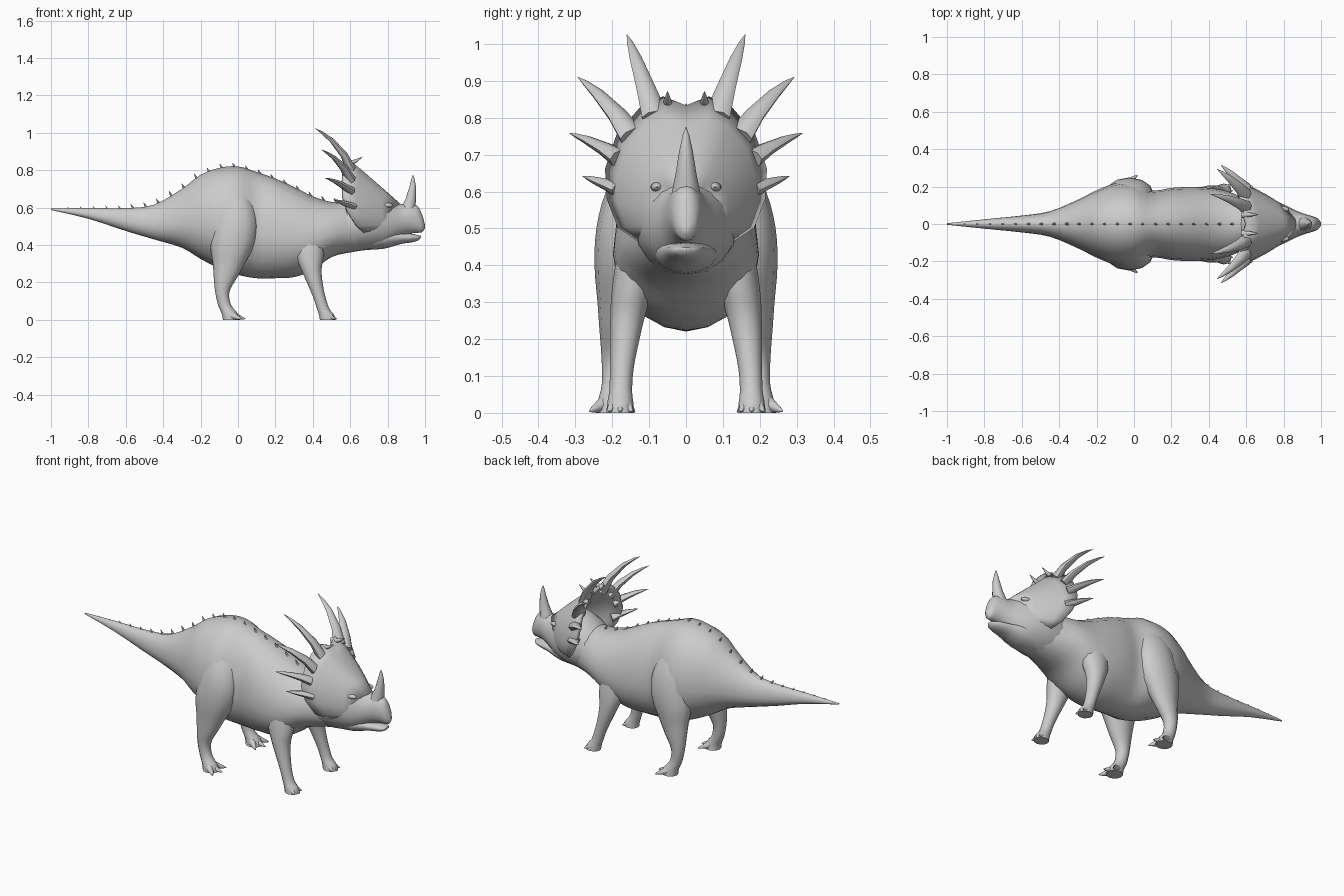
import bpy, bmesh, math
from mathutils import Vector

if "Cube" in bpy.data.objects:
    bpy.data.objects.remove(bpy.data.objects["Cube"])

hide = bpy.data.materials.new("grey_hide")
hide.use_nodes = True
hide.diffuse_color = (0.6, 0.6, 0.6, 1)
hide.node_tree.nodes["Principled BSDF"].inputs["Base Color"].default_value = (0.6, 0.6, 0.6, 1)


def finish(name, bm, mirror=False, angle=50):
    bmesh.ops.recalc_face_normals(bm, faces=bm.faces)
    me = bpy.data.meshes.new(name)
    bm.to_mesh(me)
    bm.free()
    me.materials.append(hide)
    ob = bpy.data.objects.new(name, me)
    bpy.context.collection.objects.link(ob)
    bpy.ops.object.select_all(action='DESELECT')
    ob.select_set(True)
    bpy.context.view_layer.objects.active = ob
    bpy.ops.object.shade_smooth_by_angle(angle=math.radians(angle))
    if mirror:
        m = ob.modifiers.new("mirror", 'MIRROR')
        m.use_axis = (False, True, False)
        m.merge_threshold = 0.0005
    return ob


def smooth_rows(rows, n=3):
    """Catmull-Rom interpolation of rows of numbers."""
    out = []
    for i in range(len(rows) - 1):
        a, b, c, d = (rows[max(0, min(len(rows) - 1, i + k))] for k in (-1, 0, 1, 2))
        for s in range(n):
            t = s / n
            out.append([0.5 * (2 * q + (r - p) * t + (2 * p - 5 * q + 4 * r - w) * t * t
                               + (3 * q - p - 3 * r + w) * t ** 3)
                        for p, q, r, w in zip(a, b, c, d)])
    return out + [list(rows[-1])]


def bridge(bm, rings):
    loops = [[bm.verts.new(p) for p in r] for r in rings]
    n = len(loops[0])
    for a, b in zip(loops, loops[1:]):
        for i in range(n):
            bm.faces.new((a[i], a[(i + 1) % n], b[(i + 1) % n], b[i]))
    bm.faces.new(loops[0])
    bm.faces.new(loops[-1])


def circle(n):
    return [(math.cos(k * math.tau / n), math.sin(k * math.tau / n)) for k in range(n)]


def trunk(name, rows, belly=0.42, sides=20):
    """Lengthwise loft; rows are x, top z, bottom z, half width."""
    bm, rings = bmesh.new(), []
    for x, top, low, w in smooth_rows(rows):
        mid = low + (top - low) * belly
        rings.append([(x, w * c, mid + s * (top - mid if s > 0 else mid - low))
                      for c, s in circle(sides)])
    bridge(bm, rings)
    return finish(name, bm)


def limb(bm, rows, sides=12):
    """Upright loft; rows are x, y, z, x radius, y radius."""
    bridge(bm, [[(x + rx * c, y + ry * s, z) for c, s in circle(sides)]
                for x, y, z, rx, ry in smooth_rows(rows)])


def spike(bm, base, tip, r, bend=(0, 0, 0), sides=8, flat=1.0):
    """Curved tapering horn, optionally flattened."""
    base, tip, bend = Vector(base), Vector(tip), Vector(bend)
    d = (tip - base).normalized()
    u = d.cross(Vector((0.3, 1, 0.1))).normalized()
    v = d.cross(u)
    bridge(bm, [[base.lerp(tip, t) + bend * (4 * t * (1 - t)) + (u * c * flat + v * s) * r * w
                 for c, s in circle(sides)]
                for t, w in ((0, 1), (0.3, 0.72), (0.65, 0.46), (0.88, 0.22), (1, 0.02))])


# Body and tail
body = [(-1, .595, .587, .004), (-.8, .597, .54, .025), (-.6, .597, .475, .045),
        (-.45, .615, .43, .068), (-.3, .70, .385, .13), (-.2, .775, .325, .18),
        (-.1, .812, .275, .218), (0, .82, .24, .222), (.1, .79, .222, .18),
        (.2, .755, .222, .193), (.3, .71, .228, .198), (.4, .66, .265, .193),
        (.5, .63, .335, .175), (.6, .63, .36, .135), (.7, .6, .375, .1)]
trunk("body_and_tail", body)

# Head with upper beak, and lower jaw
trunk("head", [(.56, .62, .38, .13), (.64, .68, .37, .14), (.72, .695, .378, .135),
               (.8, .652, .395, .105), (.87, .62, .44, .07), (.92, .622, .46, .052),
               (.96, .607, .465, .04), (.985, .56, .468, .028), (1, .505, .49, .008)], .45, 16)
trunk("lower_jaw", [(.66, .48, .372, .09), (.78, .48, .38, .085), (.87, .465, .405, .06),
                    (.93, .46, .414, .045), (.965, .452, .425, .03), (.978, .449, .44, .012)], .6, 16)

# Bony neck frill, its inner edge buried in the face
rim = [(.6, 0, .825), (.585, .06, .85), (.565, .12, .82), (.56, .18, .75),
       (.56, .21, .66), (.585, .205, .58), (.63, .175, .505), (.67, .12, .47)]
face = [(.86, 0, .612), (.855, .022, .61), (.84, .038, .605), (.83, .052, .595),
        (.825, .062, .57), (.825, .066, .54), (.82, .066, .51), (.8, .066, .47)]
bm = bmesh.new()
steps = (0, .25, .5, .75, 1)
grid = [[bm.verts.new(Vector(f).lerp(Vector(r), t)
                      + Vector((.25, .6 if r[1] else 0, .2)) * .06 * t * (1 - t))
         for t in steps] for f, r in zip(face, rim)]
for a, b in zip(grid, grid[1:]):
    for i in range(len(steps) - 1):
        bm.faces.new((a[i], a[i + 1], b[i + 1], b[i]))
frill = finish("neck_frill", bm, True)
solid = frill.modifiers.new("thickness", 'SOLIDIFY')
solid.thickness = 0.022
solid.offset = 0

# Frill spikes
bm = bmesh.new()
spike(bm, (.605, .082, .80), (.41, .16, 1.025), .04, (.025, .003, .015), flat=.7)
spike(bm, (.6, .145, .75), (.445, .293, .91), .042, (.018, -.003, .012), flat=.65)
spike(bm, (.6, .178, .69), (.465, .315, .758), .038, (.008, 0, .006), flat=.65)
spike(bm, (.61, .175, .605), (.51, .28, .642), .036, (.008, 0, 0), flat=.65)
spike(bm, (.58, .05, .835), (.665, .05, .872), .018, (0, 0, -.008))
finish("frill_spikes", bm, True)

# Nose horn
bm = bmesh.new()
spike(bm, (.908, 0, .59), (.935, 0, .775), .04, (.01, 0, 0), 10)
finish("nose_horn", bm)

# Brow ridges and eyes
for name, spot, size in (("brow_ridges", (.785, .078, .612), (.045, .018, .014)),
                         ("eyes", (.785, .09, .59), (.014, .009, .009))):
    bm = bmesh.new()
    bmesh.ops.create_uvsphere(bm, u_segments=12, v_segments=8, radius=1)
    bmesh.ops.scale(bm, vec=size, verts=bm.verts)
    bmesh.ops.translate(bm, vec=spot, verts=bm.verts)
    finish(name, bm, True)

# Hind legs with haunch and splayed toes
bm = bmesh.new()
limb(bm, [(-.02, .12, .7, .06, .04), (-.015, .14, .6, .105, .077), (-.015, .16, .5, .12, .083),
          (-.03, .168, .4, .118, .08), (-.05, .18, .3, .085, .06), (-.066, .188, .23, .064, .047),
          (-.084, .194, .15, .038, .035), (-.072, .196, .08, .035, .032),
          (-.045, .2, .035, .043, .038), (-.035, .2, 0, .046, .044)])
for dy in (-.05, 0, .05):
    spike(bm, (-.03, .2 + dy * .5, .022), (.04 - abs(dy) * .4, .2 + dy * 1.25, .004), .022)
finish("hind_legs", bm, True)

# Front legs with toes
bm = bmesh.new()
limb(bm, [(.365, .09, .52, .06, .05), (.375, .122, .43, .085, .062), (.383, .143, .34, .075, .057),
          (.392, .157, .27, .055, .048), (.41, .166, .2, .042, .04), (.435, .174, .12, .033, .032),
          (.455, .177, .06, .033, .031), (.472, .178, .03, .04, .035), (.48, .178, 0, .042, .038)])
for dy in (-.025, 0, .025):
    spike(bm, (.485, .178 + dy * .7, .02), (.53 - abs(dy) * .4, .178 + dy * 1.3, .004), .018)
finish("front_legs", bm, True)

# Row of small spines along the back
bm = bmesh.new()
for k in range(22):
    x = -.9 + k * .068
    a, b = next((a, b) for a, b in zip(body, body[1:]) if a[0] <= x <= b[0])
    z = a[1] + (b[1] - a[1]) * (x - a[0]) / (b[0] - a[0])
    h = .008 + .013 * min(1, k / 8)
    spike(bm, (x, 0, z - .006), (x - .014, 0, z + h), h * .4, sides=6)
finish("back_spines", bm)
